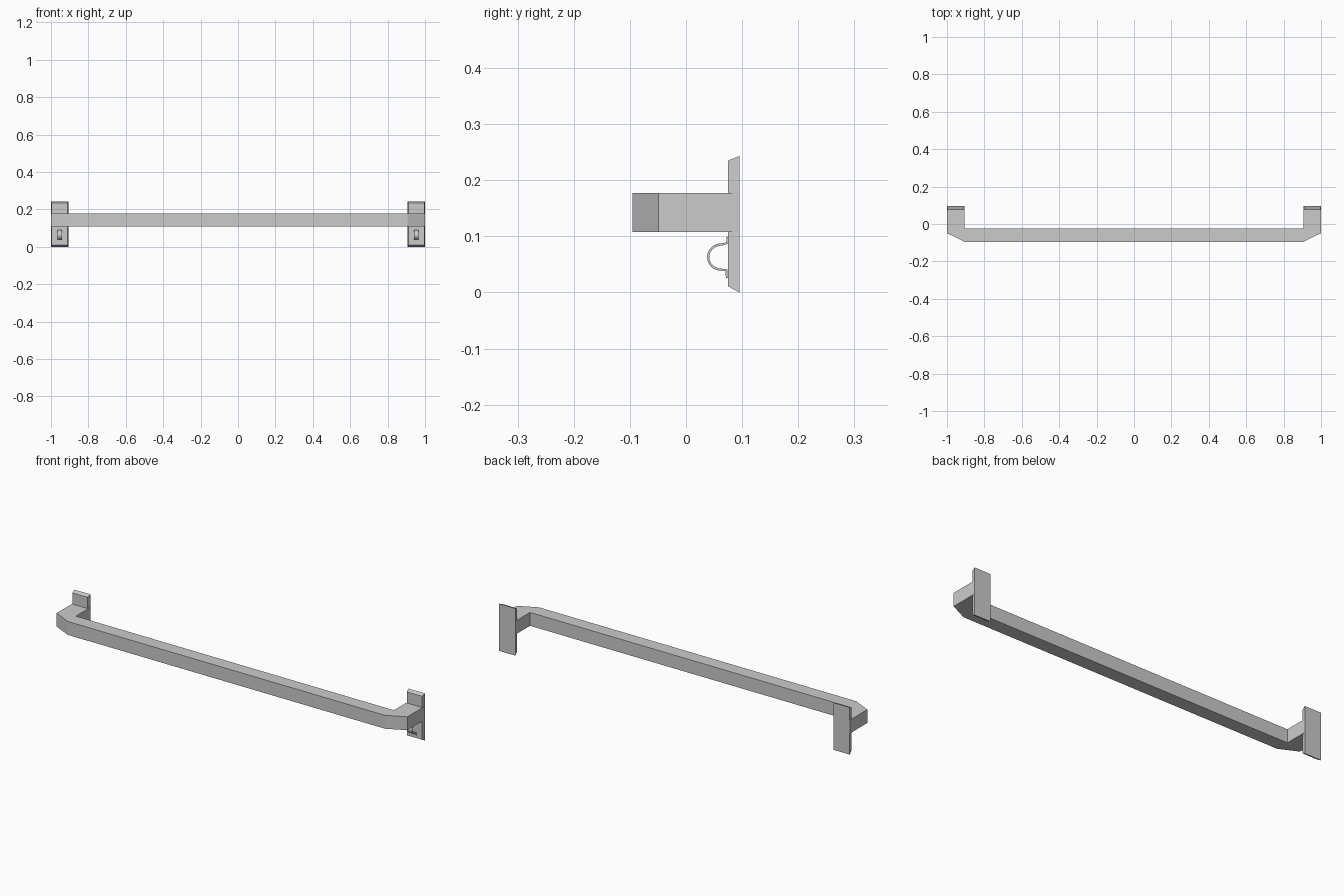
import bpy, bmesh, math
from mathutils import Vector

if "Cube" in bpy.data.objects:
    bpy.data.objects.remove(bpy.data.objects["Cube"])


def make_object(name, verts, faces, mirror=False):
    mesh = bpy.data.meshes.new(name)
    mesh.from_pydata(verts, [], faces)
    bm = bmesh.new()
    bm.from_mesh(mesh)
    bmesh.ops.recalc_face_normals(bm, faces=bm.faces)
    bm.to_mesh(mesh)
    bm.free()
    ob = bpy.data.objects.new(name, mesh)
    bpy.context.collection.objects.link(ob)
    if mirror:
        ob.modifiers.new("mirror", 'MIRROR').use_axis[0] = True
    return ob


def loft(name, ring_a, ring_b, mirror=False):
    n = len(ring_a)
    sides = [(i, (i + 1) % n, n + (i + 1) % n, n + i) for i in range(n)]
    caps = [tuple(range(n)), tuple(range(n, 2 * n))]
    return make_object(name, ring_a + ring_b, sides + caps, mirror)


# Bumper bar with chamfered corners, extruded upwards
half = [(1, 0.094), (1, -0.049), (0.905, -0.095),
        (-0.905, -0.095), (-1, -0.049), (-1, 0.094),
        (-0.907, 0.094), (-0.907, -0.025), (0.907, -0.025), (0.907, 0.094)]
loft("bar", [(x, y, 0.108) for x, y in half], [(x, y, 0.177) for x, y in half])


# Mounting plates with bevelled front edges
def rect(x0, x1, z0, z1, y):
    return [(x0, y, z0), (x1, y, z0), (x1, y, z1), (x0, y, z1)]


loft("mounting_plate", rect(0.907, 1.0, 0.0, 0.243, 0.095),
     rect(0.911, 0.996, 0.011, 0.235, 0.075), mirror=True)

# Strap hooks: a thin bent strip with flat mounting tabs
path = [Vector((0.074, 0.099)), Vector((0.074, 0.088))]
for i in range(13):
    a = math.radians(90 + 15 * i)
    path.append(Vector((0.063 + 0.0235 * math.cos(a), 0.063 + 0.0225 * math.sin(a))))
path += [Vector((0.072, 0.0400)), Vector((0.073, 0.026))]
inner, outer = [], []
for i, p in enumerate(path):
    d = path[min(i + 1, len(path) - 1)] - path[max(i - 1, 0)]
    normal = Vector((-d.y, d.x)).normalized() * 0.002
    inner.append(p + normal)
    outer.append(p - normal)
outline = inner + outer[::-1]
hook = loft("strap_hook", [(0.941, p.x, p.y) for p in outline],
            [(0.966, p.x, p.y) for p in outline], mirror=True)
